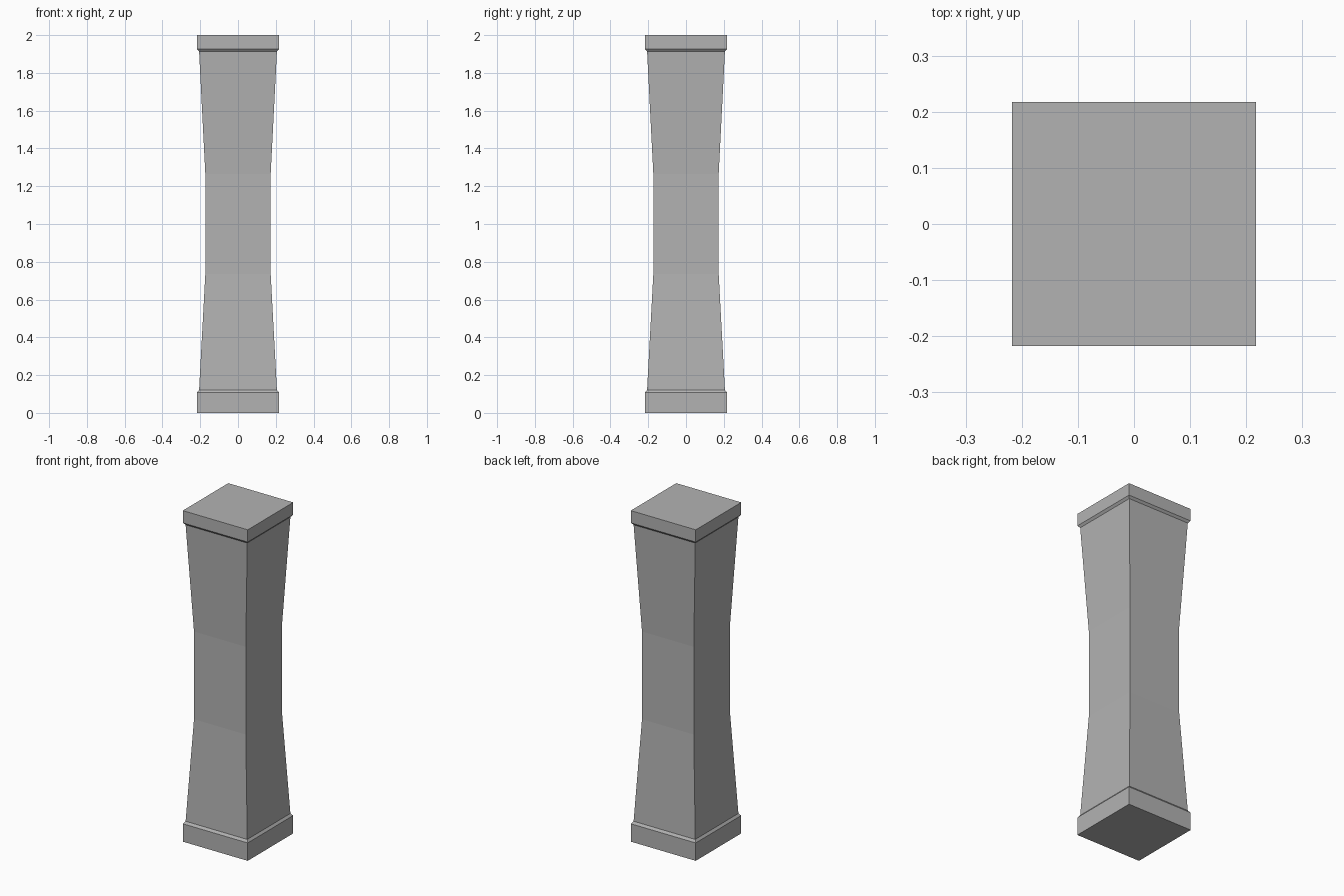
import bpy
import bmesh

cube = bpy.data.objects.get("Cube")
if cube:
    bpy.data.objects.remove(cube, do_unlink=True)

# Plain stone grey
stone = bpy.data.materials.new("stone_grey")
stone.use_nodes = True
grey = (0.45, 0.45, 0.45, 1)
stone.diffuse_color = grey
stone.node_tree.nodes["Principled BSDF"].inputs["Base Color"].default_value = grey


def square_loft(name, profile):
    """Join square rings of (half width, height) into a closed solid."""
    bm = bmesh.new()
    rings = []
    for half, z in profile:
        corners = ((-1, -1), (1, -1), (1, 1), (-1, 1))
        rings.append([bm.verts.new((x * half, y * half, z)) for x, y in corners])
    for low, high in zip(rings, rings[1:]):
        for i in range(4):
            j = (i + 1) % 4
            bm.faces.new((low[i], low[j], high[j], high[i]))
    bm.faces.new(rings[0][::-1])
    bm.faces.new(rings[-1])
    mesh = bpy.data.meshes.new(name)
    bm.to_mesh(mesh)
    bm.free()
    mesh.materials.append(stone)
    obj = bpy.data.objects.new(name, mesh)
    bpy.context.collection.objects.link(obj)
    return obj


# Base plinth, waisted shaft and capital as one continuous profile
base = [(0.217, 0), (0.217, 0.108), (0.206, 0.122)]
waist = [(0.173, 0.735), (0.173, 1.265)]
capital = [(0.206, 1.913), (0.217, 1.926), (0.217, 2)]
square_loft("pillar", base + waist + capital)
